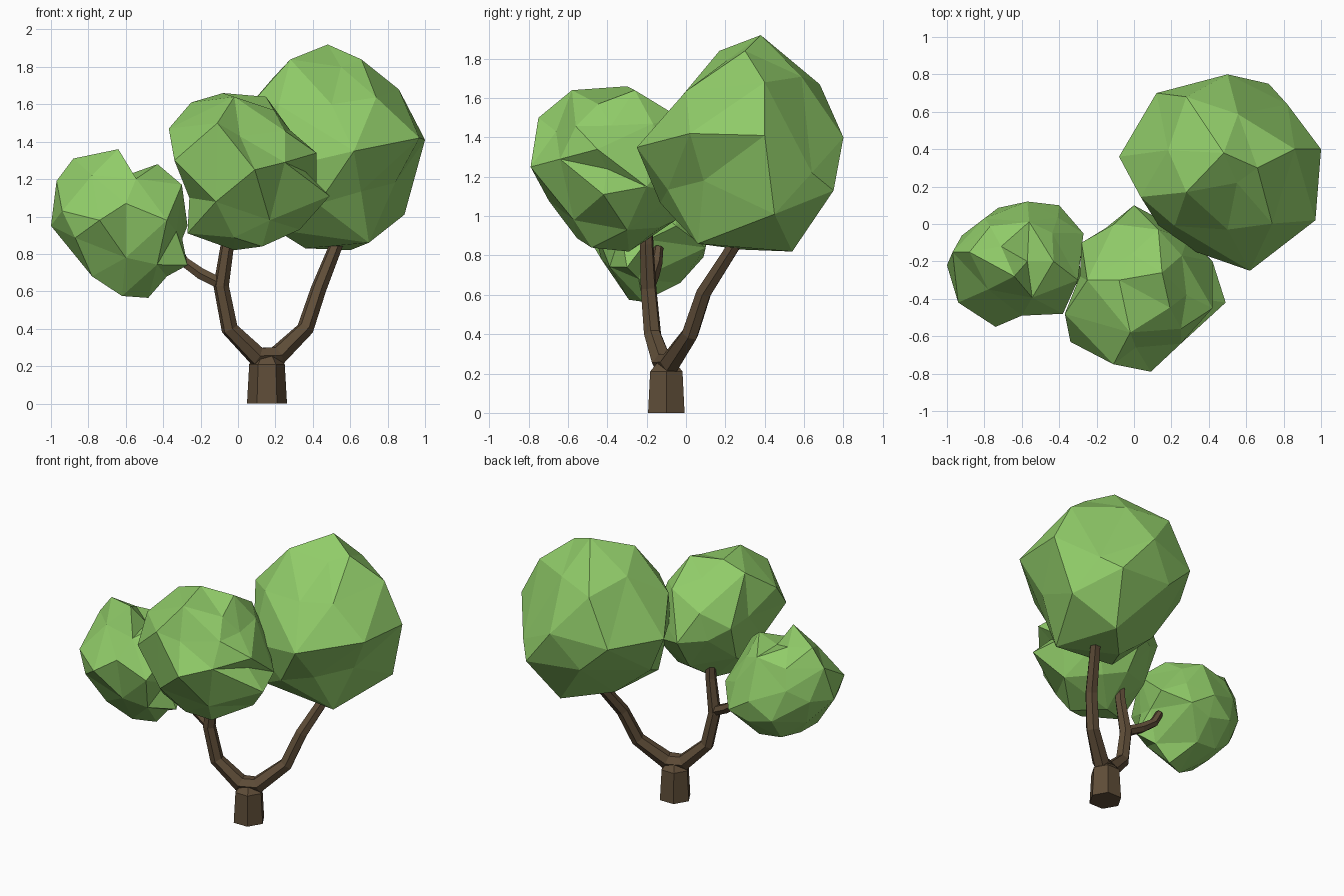
import bpy, bmesh, math, random
from mathutils import Vector

random.seed(7)


def material(name, rgb):
    m = bpy.data.materials.new(name)
    m.diffuse_color = (*rgb, 1)
    return m


LEAF = material("leaf_green", (0.28, 0.6, 0.14))
BARK = material("bark_brown", (0.115, 0.075, 0.04))


def finish(name, bm, mat):
    bmesh.ops.recalc_face_normals(bm, faces=bm.faces)
    me = bpy.data.meshes.new(name)
    bm.to_mesh(me)
    bm.free()
    me.materials.append(mat)
    ob = bpy.data.objects.new(name, me)
    bpy.context.collection.objects.link(ob)
    return ob


def limb(name, stations, side=(1, 0, 0), sides=6):
    """Tapered six-sided tube through (x, y, z, radius) stations."""
    bm = bmesh.new()
    pts = [Vector(s[:3]) for s in stations]
    side = Vector(side)
    rings = []
    for i, p in enumerate(pts):
        t = (pts[min(i + 1, len(pts) - 1)] - pts[max(i - 1, 0)]).normalized()
        u = (side - t * t.dot(side)).normalized()
        v = t.cross(u)
        rings.append([bm.verts.new(p + stations[i][3] * (u * math.cos(a) + v * math.sin(a)))
                      for a in (k * math.tau / sides for k in range(sides))])
    for a, b in zip(rings, rings[1:]):
        for k in range(sides):
            n = (k + 1) % sides
            bm.faces.new((a[k], a[n], b[n], b[k]))
    bm.faces.new(rings[0])
    bm.faces.new(rings[-1])
    return finish(name, bm, BARK)


def foliage(name, centre, corners, gap):
    """Faceted clump: key corners plus filler points, meshed on a unit sphere then pushed out."""
    c = Vector(centre)
    keys = [Vector(p) - c for p in corners]
    dirs = [k.normalized() for k in keys]
    radii = [k.length for k in keys]
    count = len(keys)
    for i in range(90):
        z = 1 - 2 * (i + 0.5) / 90
        a = i * 2.39996
        r = math.sqrt(1 - z * z)
        d = Vector((r * math.cos(a), r * math.sin(a), z))
        if min(d.angle(e) for e in dirs) > gap:
            w = [1 / d.angle(e) ** 2 for e in dirs[:count]]
            mean = sum(x * y for x, y in zip(w, radii)) / sum(w)
            dirs.append(d)
            radii.append(mean * random.uniform(0.88, 0.99))
    bm = bmesh.new()
    verts = [bm.verts.new(d) for d in dirs]
    bmesh.ops.convex_hull(bm, input=verts)
    for v, d, r in zip(verts, dirs, radii):
        v.co = c + d * r
    return finish(name, bm, LEAF)


# Trunk, forked main limb and side branch
limb("trunk", [(0.155, -0.1, 0, 0.107), (0.155, -0.1, 0.21, 0.095), (0.155, -0.1, 0.27, 0.04)])
limb("forked_branches", [
    (-0.05, -0.2, 1.0, 0.032), (-0.055, -0.2, 0.86, 0.036), (-0.09, -0.19, 0.63, 0.042),
    (-0.045, -0.17, 0.40, 0.046), (0.1, -0.12, 0.255, 0.056), (0.21, -0.08, 0.255, 0.056),
    (0.36, 0.02, 0.40, 0.046), (0.43, 0.09, 0.61, 0.042),
    (0.53, 0.25, 0.86, 0.036), (0.54, 0.28, 1.0, 0.032)], side=(-0.35, 1, 0))
limb("side_branch", [(-0.09, -0.19, 0.64, 0.034), (-0.2, -0.17, 0.695, 0.034),
                     (-0.29, -0.15, 0.76, 0.03), (-0.33, -0.14, 0.84, 0.025)], side=(0, 1, 0))

# Large clump at the back right
foliage("large_foliage", (0.46, 0.28, 1.35), [
    (0.48, 0.38, 1.92), (0.28, 0.17, 1.84), (0.66, 0.3, 1.84), (0.86, 0.4, 1.68),
    (1.0, 0.4, 1.41), (0.97, 0.02, 1.42), (0.62, -0.25, 1.35), (0.84, 0.09, 1.18),
    (0.89, 0.45, 1.01), (0.70, 0.06, 0.86), (0.6, 0.54, 0.82), (0.36, 0.28, 0.83),
    (0.5, 0.8, 1.4), (0.72, 0.75, 1.13), (-0.08, 0.36, 1.35), (0.12, 0.7, 1.35),
    (0.28, 0.68, 1.67), (0.19, -0.1, 1.25), (0.2, 0.02, 0.93), (0.5, -0.03, 1.6),
    (0.82, 0.64, 1.22), (0.55, 0.22, 1.8)], 0.5)

# Middle clump at the front
foliage("middle_foliage", (0.04, -0.35, 1.24), [
    (0.09, -0.79, 1.25), (-0.11, -0.75, 1.5), (-0.02, -0.58, 1.64), (-0.08, -0.3, 1.66),
    (0.15, -0.26, 1.64), (-0.25, -0.3, 1.61), (-0.37, -0.48, 1.47), (-0.34, -0.63, 1.3),
    (0.42, -0.45, 1.34), (0.49, -0.42, 1.11), (0.42, -0.2, 1.15), (0.25, -0.64, 1.29),
    (0.13, -0.48, 0.84), (-0.02, -0.29, 0.82), (-0.27, -0.45, 0.91), (-0.28, -0.1, 1.3),
    (0.0, 0.1, 1.2), (0.13, -0.03, 1.5), (0.33, -0.3, 0.93), (0.17, -0.57, 0.98),
    (0.28, -0.38, 1.46), (0.36, -0.4, 1.24), (-0.26, -0.48, 1.1), (-0.29, -0.28, 1.32),
    (0.01, -0.66, 1.43), (-0.25, -0.2, 1.05)], 0.4)

# Small clump on the left
foliage("small_foliage", (-0.63, -0.21, 0.96), [
    (-1.0, -0.22, 0.95), (-0.97, -0.15, 1.19), (-0.88, -0.15, 1.31), (-0.64, -0.28, 1.36),
    (-0.43, -0.2, 1.28), (-0.3, -0.3, 1.17), (-0.27, -0.05, 0.95), (-0.27, -0.3, 0.74),
    (-0.48, -0.22, 0.565), (-0.62, -0.29, 0.575), (-0.78, -0.35, 0.68), (-0.87, -0.1, 0.8),
    (-0.57, 0.12, 0.95), (-0.4, 0.1, 0.84), (-0.8, 0.03, 1.05), (-0.6, -0.49, 1.07),
    (-0.74, -0.55, 0.98), (-0.94, -0.42, 1.03), (-0.38, -0.48, 0.98), (-0.55, -0.03, 0.66),
    (-0.57, -0.2, 1.23), (-0.78, -0.35, 1.22), (-0.71, -0.12, 1.28), (-0.6, -0.43, 0.78),
    (-0.38, -0.24, 0.68), (-0.33, -0.33, 0.92)], 0.4)
